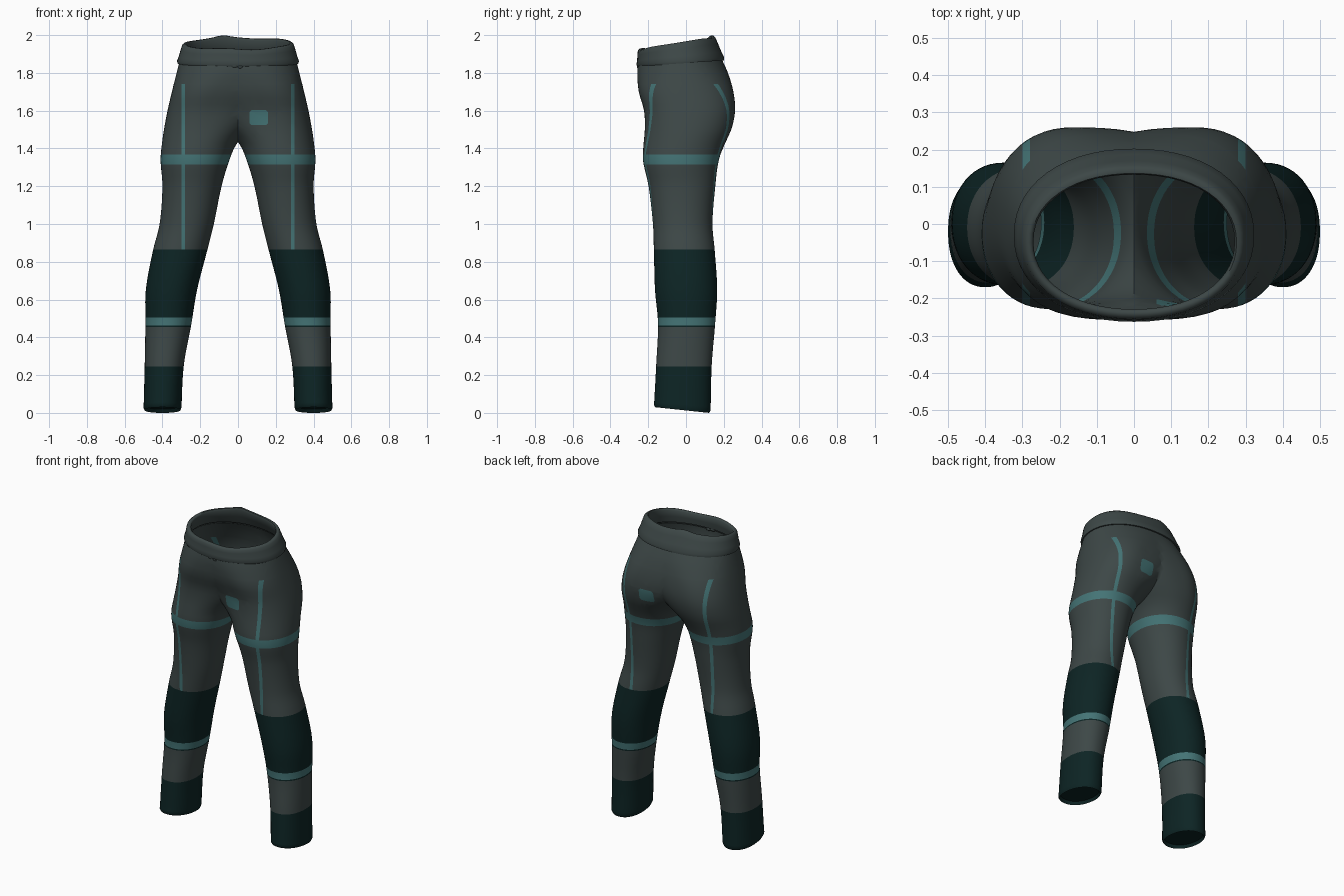
import bpy, bmesh, math
from mathutils import Vector, Matrix

if "Cube" in bpy.data.objects:
    bpy.data.objects.remove(bpy.data.objects["Cube"])

SEG = 56


def material(name, rgb):
    m = bpy.data.materials.new(name)
    m.diffuse_color = (*rgb, 1)
    m.use_nodes = True
    m.node_tree.nodes["Principled BSDF"].inputs["Base Color"].default_value = m.diffuse_color
    return m


GREY, DARK, TEAL = range(3)
MATS = [material("charcoal cloth", (0.047, 0.064, 0.063)),
        material("dark teal cloth", (0.004, 0.018, 0.018)),
        material("teal trim", (0.058, 0.175, 0.18))]


def make_object(name, bm, angle=40):
    mesh = bpy.data.meshes.new(name)
    bm.to_mesh(mesh)
    bm.free()
    for m in MATS:
        mesh.materials.append(m)
    ob = bpy.data.objects.new(name, mesh)
    bpy.context.collection.objects.link(ob)
    bpy.ops.object.select_all(action='DESELECT')
    ob.select_set(True)
    bpy.context.view_layer.objects.active = ob
    bpy.ops.object.shade_smooth_by_angle(angle=math.radians(angle))
    return ob


def power(v, e):
    return math.copysign(abs(v) ** e, v)


def section(xi, xm, xo, yf, yb, n):
    """Closed outline: deepest at xm, reaching xi inside and xo outside."""
    pts = []
    for i in range(SEG):
        a = 2 * math.pi * i / SEG
        c, s = power(math.cos(a), 2 / n), power(math.sin(a), 2 / n)
        pts.append(((xm + (xo - xm) * c) if c > 0 else (xm + (xm - xi) * c),
                    (yf + yb) / 2 + (yb - yf) / 2 * s))
    return pts


def loft(bm, rings):
    rows = [[bm.verts.new(p) for p in r] for r in rings]
    for a, b in zip(rows, rows[1:]):
        for i in range(SEG):
            j = (i + 1) % SEG
            bm.faces.new((a[i], a[j], b[j], b[i]))
    return rows


def smooth_rows(keys, step):
    """Cubic interpolation of key sections along height."""
    def slope(i):
        a, b = keys[max(i - 1, 0)], keys[min(i + 1, len(keys) - 1)]
        return [(q - p) / (b[0] - a[0]) for p, q in zip(a, b)]
    out = []
    for i in range(len(keys) - 1):
        p, q, m, k = keys[i], keys[i + 1], slope(i), slope(i + 1)
        h = q[0] - p[0]
        count = max(1, round(h / step))
        for s in range(count):
            t = s / count
            out.append([(2*t**3 - 3*t*t + 1) * p[d] + (t**3 - 2*t*t + t) * h * m[d]
                        + (3*t*t - 2*t**3) * q[d] + (t**3 - t*t) * h * k[d]
                        for d in range(len(p))])
    return out + [list(keys[-1])]


def cut(bm, co, no, faces=None):
    faces = list(faces if faces is not None else bm.faces)
    geom = set(faces)
    for f in faces:
        geom.update(f.edges)
        geom.update(f.verts)
    bmesh.ops.bisect_plane(bm, geom=list(geom), dist=1e-5, plane_co=co, plane_no=no)


# Leg and hip sections: height, inner x, deepest x, outer x, front y, back y, squareness
KEYS = [
    (0.00, 0.300, 0.40, 0.500, -0.170, 0.130, 2.2),
    (0.25, 0.287, 0.39, 0.494, -0.158, 0.136, 2.2),
    (0.47, 0.247, 0.37, 0.490, -0.148, 0.154, 2.1),
    (0.65, 0.217, 0.35, 0.488, -0.164, 0.165, 2.1),
    (0.86, 0.163, 0.305, 0.450, -0.170, 0.152, 2.1),
    (1.00, 0.128, 0.27, 0.415, -0.175, 0.140, 2.1),
    (1.20, 0.087, 0.245, 0.400, -0.198, 0.155, 2.1),
    (1.34, 0.045, 0.23, 0.410, -0.228, 0.174, 2.1),
    (1.43, 0.003, 0.21, 0.402, -0.224, 0.208, 2.1),
    (1.50, -0.07, 0.19, 0.392, -0.218, 0.240, 2.2),
    (1.60, -0.20, 0.16, 0.373, -0.222, 0.260, 2.3),
    (1.70, -0.30, 0.12, 0.350, -0.250, 0.251, 2.3),
    (1.80, -0.32, 0.05, 0.325, -0.258, 0.222, 2.2),
    (1.88, -0.305, 0.0, 0.305, -0.250, 0.186, 2.1),
]

# Trouser body: one half lofted, trimmed at the centre plane and mirrored
bm = bmesh.new()
rings = []
for z, *sec in smooth_rows(KEYS, 0.03):
    hem = 0.1 * max(0, 1 - z / 0.2)
    rings.append([(x, y, z + hem * (0.13 - y)) for x, y in section(*sec)])


def shrink(ring, s, dz):
    return [(0.4 + (x - 0.4) * s, -0.02 + (y + 0.02) * s, z + dz) for x, y, z in ring]


rows = loft(bm, [shrink(rings[0], 0.88, 0.02), shrink(rings[0], 0.95, 0)] + 
            [shrink(rings[0], 1, 0.012)] + rings[1:])
bm.faces.new(rows[0])
bmesh.ops.bisect_plane(bm, geom=bm.verts[:] + bm.edges[:] + bm.faces[:], dist=1e-5,
                       plane_co=(0, 0, 0), plane_no=(1, 0, 0), clear_inner=True)
bmesh.ops.recalc_face_normals(bm, faces=bm.faces)
bmesh.ops.mirror(bm, geom=bm.verts[:] + bm.edges[:] + bm.faces[:],
                 matrix=Matrix(), merge_dist=1e-4, axis='X')
bmesh.ops.remove_doubles(bm, verts=bm.verts, dist=1e-5)
bmesh.ops.recalc_face_normals(bm, faces=bm.faces)

# Cut the edges of the bands, the vertical stripes and the pocket patch
for z in (0.245, 0.454, 0.462, 0.505, 0.865, 1.315, 1.368, 1.74):
    cut(bm, (0, 0, z), (0, 0, 1))
for x in (-0.3, -0.28, 0.28, 0.3):
    cut(bm, (x, 0, 0), (1, 0, 0))
PATCH = Vector((0.11, 0, 1.563))
SIDES = [(Vector((math.cos(k * math.pi / 4), 0, math.sin(k * math.pi / 4))),
          (0.05, 0.055, 0.04)[k % 4 if k % 4 < 3 else 1]) for k in range(8)]
for n, d in SIDES:
    near = [f for f in bm.faces
            if abs(f.calc_center_median().x - PATCH.x) < 0.1
            and abs(f.calc_center_median().z - PATCH.z) < 0.09]
    cut(bm, PATCH + n * d, n, near)

for f in bm.faces:
    c = f.calc_center_median()
    z = c.z
    f.material_index = GREY
    if z < 0.245 or 0.454 < z < 0.462 or 0.505 < z < 0.865:
        f.material_index = DARK
    elif 0.462 < z < 0.505 or 1.315 < z < 1.368:
        f.material_index = TEAL
    elif 0.865 < z < 1.74 and 0.28 < abs(c.x) < 0.3:
        f.material_index = TEAL
    elif all((c - PATCH).dot(n) < d for n, d in SIDES):
        f.material_index = TEAL
make_object("trouser_body", bm)

# Waistband: bulged strip with a rolled rim, sloping up to the back
bm = bmesh.new()
PROFILE = [(0.0, -0.006), (0.0, 0.006), (0.12, 0.012), (0.35, 0.008), (0.7, 0.006),
           (0.92, 0.004), (1.0, -0.004), (1.0, -0.014), (0.9, -0.022), (0.5, -0.02),
           (0.1, -0.014)]
rings = []
for t, off in PROFILE:
    ring = []
    w = 0.314 - 0.024 * t + off
    for x, y in section(-w, 0, w, -0.251 - off, 0.196 - 0.046 * t + off, 2.15):
        low = 1.852 + 0.07 * y
        top = 1.964 + 0.16 * y + 0.004 * math.sin(x * 20 + 3)
        if y > 0:
            top += 0.009 * math.exp(-((x + 0.08) / 0.04) ** 2)
        ring.append((x, y, low + (top - low) * t))
    rings.append(ring)
loft(bm, rings)
bmesh.ops.recalc_face_normals(bm, faces=bm.faces)
make_object("waistband", bm, 60)

# Small drawstring knot at the front of the waistband
bm = bmesh.new()
for x, z, s in ((-0.018, 1.838, 0.016), (0.012, 1.832, 0.013)):
    bmesh.ops.create_uvsphere(bm, u_segments=12, v_segments=8, radius=1,
                              matrix=Matrix.Translation((x, -0.25, z))
                              @ Matrix.Diagonal((s * 1.3, 0.01, s * 0.8, 1)))
make_object("waist_knot", bm)
